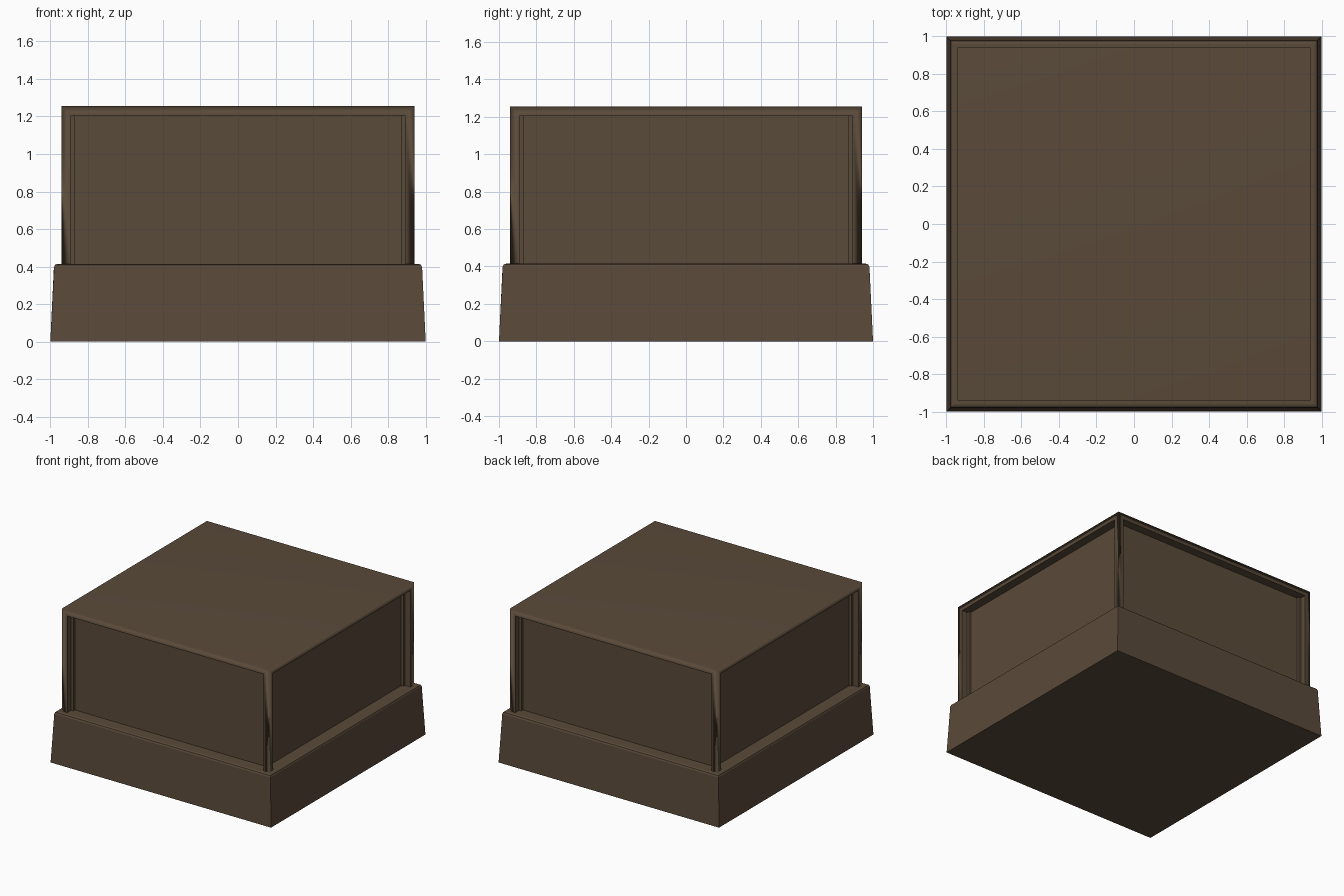
import bpy, bmesh, math

if "Cube" in bpy.data.objects:
    bpy.data.objects.remove(bpy.data.objects["Cube"])

mat = bpy.data.materials.new("dark brown")
mat.diffuse_color = (0.102, 0.069, 0.042, 1)
mat.use_nodes = True
mat.node_tree.nodes["Principled BSDF"].inputs["Base Color"].default_value = mat.diffuse_color


def finish(bm, name):
    mesh = bpy.data.meshes.new(name)
    bm.to_mesh(mesh)
    bm.free()
    mesh.materials.append(mat)
    ob = bpy.data.objects.new(name, mesh)
    bpy.context.collection.objects.link(ob)
    return ob


def box(half_bottom, half_top, z0, z1):
    bm = bmesh.new()
    bmesh.ops.create_cube(bm, size=2)
    for v in bm.verts:
        h, z = (half_top, z1) if v.co.z > 0 else (half_bottom, z0)
        v.co.x *= h
        v.co.y *= h
        v.co.z = z
    return bm


# Tapered plinth with a softened top rim
bm = box(1.0, 0.98, 0, 0.415)
rim = [e for e in bm.edges if all(v.co.z > 0.4 for v in e.verts)]
bmesh.ops.bevel(bm, geom=rim, offset=0.018, segments=2, profile=0.5, affect='EDGES')
finish(bm, "plinth")

# Upper block: corner posts and top rim around four recessed side panels
bm = box(0.94, 0.94, 0.345, 1.255)
bm.normal_update()
panels = [f for f in bm.faces if abs(f.normal.z) < 0.5]
bmesh.ops.inset_individual(bm, faces=panels, thickness=0.07)
walls = bmesh.ops.inset_individual(bm, faces=panels, thickness=0.0, depth=-0.07)["faces"]
flat = set(panels) | set(walls)
for f in bm.faces:
    f.smooth = f not in flat          # frame blends softly, recesses stay crisp
for e in bm.edges:
    e.smooth = not any(f in flat for f in e.link_faces)
block = finish(bm, "panelled_block")
wn = block.modifiers.new("soft frame", 'WEIGHTED_NORMAL')
wn.keep_sharp = True
